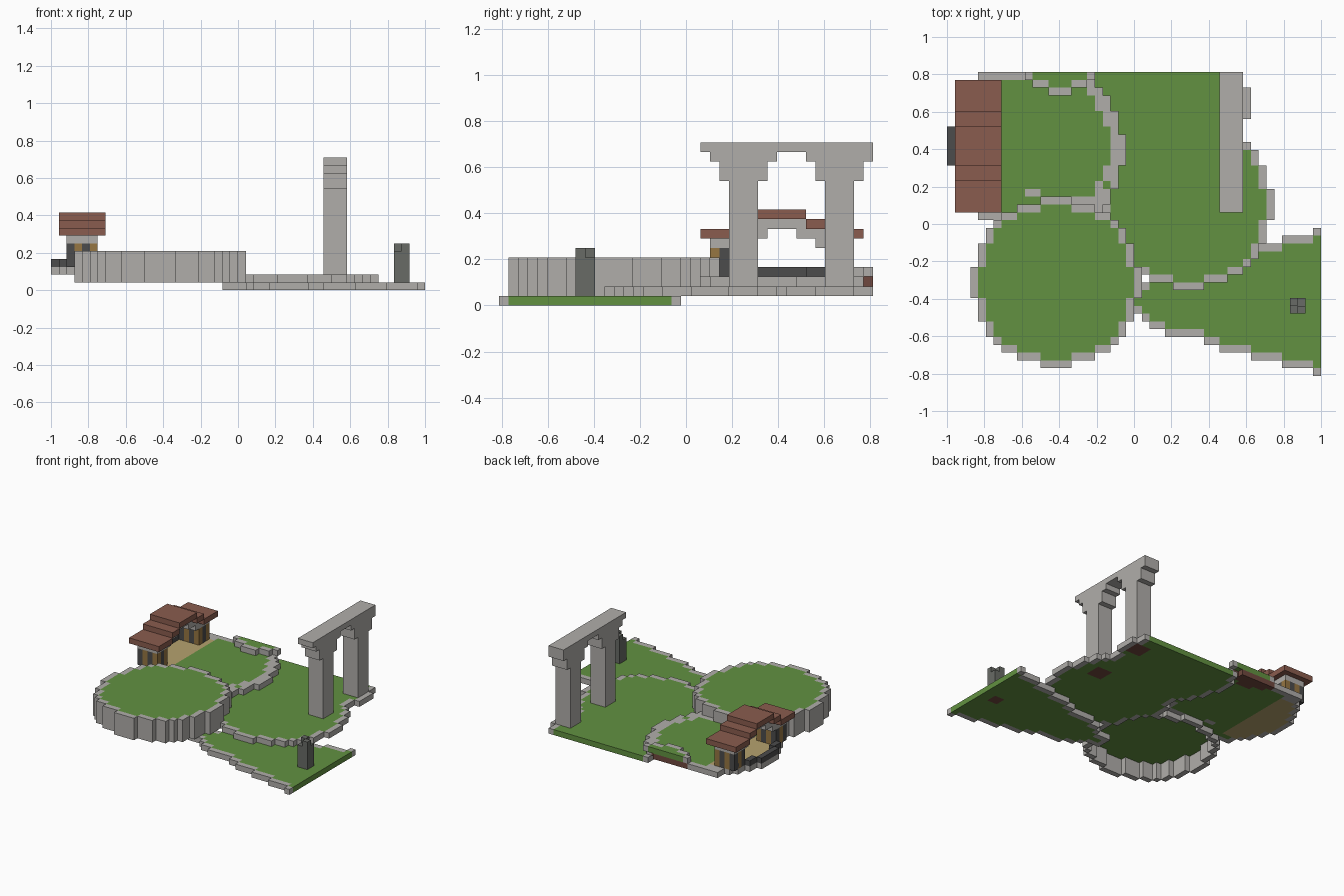
import bpy, bmesh
from mathutils import Vector

if "Cube" in bpy.data.objects:
    bpy.data.objects.remove(bpy.data.objects["Cube"])

U = 1 / 24                      # block size
NX, NY = 48, 39                 # footprint in blocks


def material(name, rgb):
    lin = [((c / 255 + 0.055) / 1.055) ** 2.4 for c in rgb] + [1]
    m = bpy.data.materials.new(name)
    m.use_nodes = True
    m.diffuse_color = lin
    m.node_tree.nodes["Principled BSDF"].inputs["Base Color"].default_value = lin
    return m


MATS = {
    "grass": material("grass green", (98, 145, 65)),
    "stone": material("light stone", (176, 174, 170)),
    "slate": material("grey slate", (104, 107, 102)),
    "dark": material("charcoal brick", (76, 76, 76)),
    "tile": material("roof clay", (138, 92, 78)),
    "wood": material("timber", (150, 118, 66)),
    "sand": material("sandy floor", (182, 162, 110)),
    "dirt": material("brown earth", (112, 72, 62)),
}

SIDES = [Vector(d) for d in ((1, 0, 0), (-1, 0, 0), (0, 1, 0), (0, -1, 0), (0, 0, 1), (0, 0, -1))]


def build(name, cells):
    """Skin a {block: material} dictionary with its exposed faces."""
    used = sorted(set(cells.values()))
    bm = bmesh.new()
    for (i, j, k), mat in cells.items():
        centre = Vector((i + .5, j + .5, k + .5))
        for n in SIDES:
            if (i + int(n.x), j + int(n.y), k + int(n.z)) in cells:
                continue
            a = Vector((n.y, n.z, n.x))
            b = n.cross(a)
            pts = [centre + n / 2 + (a * s + b * t) / 2
                   for s, t in ((-1, -1), (1, -1), (1, 1), (-1, 1))]
            f = bm.faces.new([bm.verts.new(((p.x - NX / 2) * U, (p.y - NY / 2) * U, p.z * U))
                              for p in pts])
            f.material_index = used.index(mat)
    bmesh.ops.remove_doubles(bm, verts=bm.verts, dist=U / 20)
    bmesh.ops.dissolve_limit(bm, angle_limit=0.01, verts=bm.verts, edges=bm.edges,
                             delimit={'MATERIAL'})
    me = bpy.data.meshes.new(name)
    bm.to_mesh(me)
    bm.free()
    for u in used:
        me.materials.append(MATS[u])
    bpy.context.collection.objects.link(bpy.data.objects.new(name, me))


def fill(cells, mat, xs, ys, zs):
    for i in range(*xs):
        for j in range(*ys):
            for k in range(*zs):
                cells[i, j, k] = mat


def disc(ci, cj, r2=115):
    return lambda i, j: (i + .5 - ci) ** 2 + (j + .5 - cj) ** 2 <= r2


def plate(inside, level, rim_bottom=None):
    """One-block lawn with a stone rim that may drop down as a wall."""
    cells = {}
    for i in range(NX):
        for j in range(NY):
            if inside(i, j):
                edge = not all(inside(i + a, j + b) for a, b in ((1, 0), (-1, 0), (0, 1), (0, -1)))
                cells[i, j, level] = "stone" if edge else "grass"
                if edge and rim_bottom is not None:
                    fill(cells, "stone", (i, i + 1), (j, j + 1), (rim_bottom, level))
    return cells


podium = disc(14, 12)
knoll = disc(14.5, 41.5, 27)


# Lowest lawn: a fan widening to the right
STEPS = ((47, 0), (43, 1), (39, 2), (35, 3), (33, 4), (28, 5), (26, 6), (25, 7), (22, 8))


def fan(i, j):
    lo = next((v for start, v in STEPS if i >= start), 99)
    return lo <= j <= 18 - lo


low = plate(fan, 0)
fill(low, "dirt", (44, 46), (8, 10), (0, 1))
build("lower_lawn", low)

# Middle lawn: two merged discs
near, far = disc(31, 22), disc(28, 35)
mid = plate(lambda i, j: near(i, j) or far(i, j), 1)
for j in (24, 34):
    fill(mid, "dirt", (35, 38), (j, j + 3), (1, 2))
build("middle_lawn", {c: m for c, m in mid.items() if not podium(*c[:2])})

# Round raised podium, hollow underneath
build("round_podium", plate(podium, 4, 1))

# Terrace: two overlapping discs, each keeping its rim
terrace = plate(disc(12, 29), 2)
apse = plate(disc(11, 29.5), 2)
for c, m in apse.items():
    if m == "stone" or c not in terrace:
        terrace[c] = m
for (i, j, k), m in list(terrace.items()):
    if i < 7 and 22 <= j < 37 and i > 0 and ((i, j, k) not in apse or apse[i, j, k] == "grass"):
        terrace[i, j, k] = "sand"
    if knoll(i, j):
        terrace[i, j, k] = "dirt"
for j in (20, 38):
    fill(terrace, "stone", (4, 6), (j, j + 1), (2, 3))
fill(terrace, "stone", (10, 12), (23, 24), (2, 3))
fill(terrace, "stone", (12, 20), (22, 23), (2, 3))
build("terrace", {c: m for c, m in terrace.items() if not podium(*c[:2])})

# Small knoll on the back edge
build("back_knoll", plate(knoll, 3))

# Low curved wall behind the pavilion
build("curved_wall", {(i, j, 3): "dark" for (i, j, k), m in apse.items()
                      if m == "stone" and i < 3 and 22 <= j < 37})

# Pavilion: two end rooms with alternating posts and panels
for name, j0 in (("front_room", 22), ("back_room", 34)):
    room = {}
    for i in range(2, 6):
        for j in range(j0, j0 + 3):
            if i in (2, 5) or j in (j0, j0 + 2):
                fill(room, "wood" if (i + j) % 2 else "dark", (i, i + 1), (j, j + 1), (3, 6))
    build(name, room)

arch = {}
for ys, z in (((22, 26), 6), ((33, 37), 6), ((25, 28), 7), ((31, 34), 7), ((27, 32), 8)):
    fill(arch, "stone", (2, 6), ys, (z, z + 1))
build("pavilion_arch", arch)

roof = {}
for ys, z in (((21, 25), 7), ((34, 38), 7), ((25, 27), 8), ((32, 34), 8), ((27, 32), 9)):
    fill(roof, "tile", (1, 7), ys, (z, z + 1))
build("stepped_roof", roof)

# Stone gate: pillars, stepped capitals and lintel
gate = {}
for p, q in ((24, 34), (34, 24)):
    fill(gate, "stone", (35, 38), (p, p + 3), (2, 13))
    fill(gate, "stone", (35, 38), (p - 1, p + 4), (13, 15))
    fill(gate, "stone", (35, 38), (p - 2, p + 5), (15, 16))
fill(gate, "stone", (35, 38), (21, NY), (16, 17))
build("stone_gate", gate)

# Broken slate pillar on the lower lawn
stump = {}
fill(stump, "slate", (44, 46), (8, 10), (1, 5))
stump[45, 8, 5] = stump[44, 9, 5] = "slate"
build("slate_pillar", stump)
